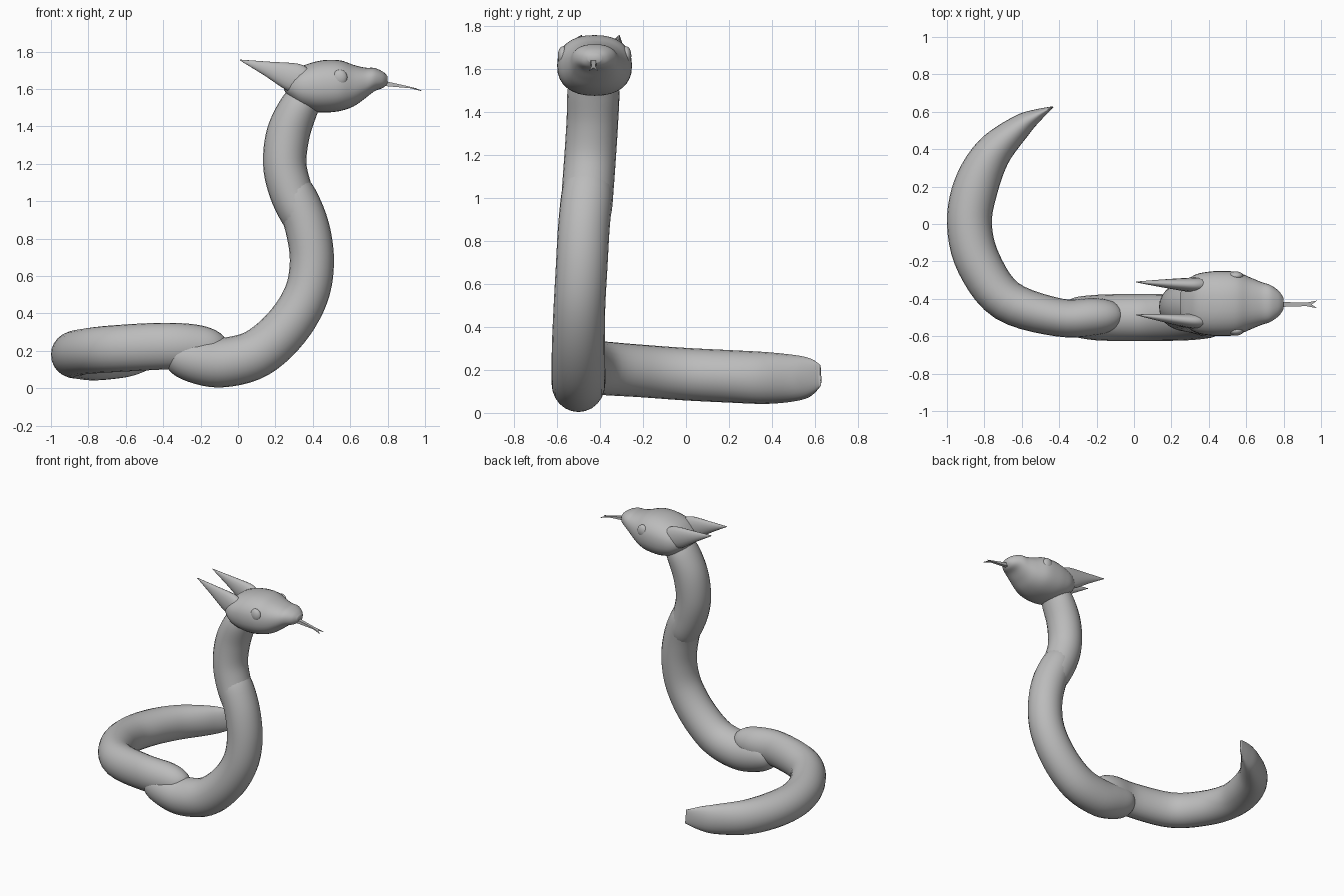
import bpy, bmesh, math
from mathutils import Vector

grey = bpy.data.materials.new("plain grey")
grey.diffuse_color = (0.5, 0.5, 0.5, 1)


def finish(bm, name, smooth=True):
    bmesh.ops.recalc_face_normals(bm, faces=bm.faces)
    me = bpy.data.meshes.new(name)
    bm.to_mesh(me)
    bm.free()
    me.materials.append(grey)
    ob = bpy.data.objects.new(name, me)
    bpy.context.collection.objects.link(ob)
    for p in me.polygons:
        p.use_smooth = smooth
    return ob


def spline(pts, steps):
    """Catmull-Rom through tuples of any length."""
    out = []
    n = len(pts)
    for i in range(n - 1):
        p = [pts[max(i - 1, 0)], pts[i], pts[i + 1], pts[min(i + 2, n - 1)]]
        for k in range(steps):
            t = k / steps
            out.append([0.5 * (2 * b + (c - a) * t + (2 * a - 5 * b + 4 * c - d) * t * t
                               + (3 * b - a - 3 * c + d) * t ** 3) for a, b, c, d in zip(*p)])
    out.append(list(pts[-1]))
    return out


def loft(name, pts, ref, steps=5, sides=24, power=2.0, axis=None):
    """pts: x, y, z, radius along ref, radius across ref."""
    rows = spline(pts, steps)
    bm = bmesh.new()
    rings = []
    for i, r in enumerate(rows):
        a, b = rows[max(i - 1, 0)], rows[min(i + 1, len(rows) - 1)]
        tan = Vector(axis) if axis else (Vector(b[:3]) - Vector(a[:3])).normalized()
        side = Vector(ref) - tan * tan.dot(Vector(ref))
        side.normalize()
        other = tan.cross(side)
        ring = []
        for k in range(sides):
            ang = 2 * math.pi * k / sides
            c, s = math.cos(ang), math.sin(ang)
            u = math.copysign(abs(c) ** (2 / power), c) * max(r[3], 0.002)
            v = math.copysign(abs(s) ** (2 / power), s) * max(r[4], 0.002)
            ring.append(bm.verts.new(Vector(r[:3]) + side * u + other * v))
        rings.append(ring)
    for r0, r1 in zip(rings, rings[1:]):
        for k in range(sides):
            j = (k + 1) % sides
            bm.faces.new((r0[k], r0[j], r1[j], r1[k]))
    bm.faces.new(rings[0])
    bm.faces.new(rings[-1])
    return finish(bm, name)


# Tail: coil lying on the ground, flattening into a blade-like tip
loft("tail", [
    (-0.08, -0.49, 0.20, 0.04, 0.03), (-0.11, -0.49, 0.21, 0.085, 0.075),
    (-0.21, -0.495, 0.222, 0.115, 0.10), (-0.40, -0.50, 0.225, 0.125, 0.102),
    (-0.68, -0.41, 0.21, 0.125, 0.113), (-0.83, -0.21, 0.195, 0.122, 0.12),
    (-0.88, 0.0, 0.18, 0.122, 0.12), (-0.845, 0.20, 0.17, 0.122, 0.12),
    (-0.755, 0.38, 0.162, 0.12, 0.10), (-0.61, 0.52, 0.162, 0.105, 0.065),
    (-0.52, 0.58, 0.168, 0.085, 0.035), (-0.435, 0.625, 0.175, 0.05, 0.004)],
    (0, 0, 1))

# Body: rises from the ground
loft("body", [
    (-0.39, -0.49, 0.19, 0.05, 0.05), (-0.33, -0.495, 0.178, 0.10, 0.10),
    (-0.22, -0.50, 0.15, 0.12, 0.125), (-0.08, -0.50, 0.137, 0.125, 0.132),
    (0.10, -0.50, 0.185, 0.125, 0.13), (0.26, -0.50, 0.325, 0.123, 0.125),
    (0.365, -0.495, 0.50, 0.12, 0.12), (0.395, -0.485, 0.68, 0.12, 0.118),
    (0.37, -0.475, 0.86, 0.12, 0.118), (0.31, -0.46, 1.02, 0.118, 0.112),
    (0.27, -0.455, 1.10, 0.10, 0.09)],
    (0, 1, 0))

# Neck: curves back and up to the head
loft("neck", [
    (0.365, -0.475, 0.84, 0.09, 0.085), (0.335, -0.465, 0.93, 0.117, 0.11),
    (0.28, -0.455, 1.06, 0.12, 0.116), (0.25, -0.445, 1.20, 0.12, 0.116),
    (0.268, -0.435, 1.36, 0.12, 0.116), (0.325, -0.43, 1.50, 0.12, 0.105),
    (0.38, -0.425, 1.58, 0.10, 0.09)],
    (0, 1, 0))

# Head: boxy skull narrowing into the snout (x, bottom, top, half width)
skull = [(0.245, 1.595, 1.625, 0.05), (0.275, 1.555, 1.665, 0.115),
         (0.33, 1.505, 1.715, 0.155), (0.40, 1.48, 1.742, 0.17),
         (0.47, 1.474, 1.755, 0.174), (0.55, 1.483, 1.752, 0.168),
         (0.62, 1.508, 1.728, 0.14), (0.68, 1.55, 1.714, 0.115),
         (0.73, 1.588, 1.712, 0.098), (0.775, 1.606, 1.692, 0.066),
         (0.80, 1.628, 1.668, 0.03)]
loft("head", [(x, -0.425, (b + t) / 2, w, (t - b) / 2) for x, b, t, w in skull],
     (0, 1, 0), power=2.3, axis=(1, 0, 0), sides=32)

# Horns swept backwards and eyes on both cheeks
for side, tip_y, base_y in (("left", -0.31, -0.325), ("right", -0.485, -0.518)):
    loft(side + "_horn", [(0.38, base_y, 1.64, 0.04, 0.06), (0.30, base_y, 1.66, 0.038, 0.078),
                          (0.15, (base_y + tip_y) / 2, 1.71, 0.021, 0.038),
                          (0.01, tip_y, 1.755, 0.002, 0.002)], (0, 1, 0), sides=16)
for side, y in (("left", -0.278), ("right", -0.572)):
    bm = bmesh.new()
    bmesh.ops.create_uvsphere(bm, u_segments=20, v_segments=12, radius=1)
    bmesh.ops.scale(bm, vec=(0.04, 0.024, 0.044), verts=bm.verts)
    bmesh.ops.translate(bm, vec=(0.545, y, 1.66), verts=bm.verts)
    finish(bm, side + "_eye")

# Forked tongue: thin tapered blade with two tips
bm = bmesh.new()
outline = [(0.76, -0.014, 1.648), (0.92, -0.009, 1.612), (0.98, -0.021, 1.592),
           (0.95, 0, 1.604), (0.98, 0.021, 1.592), (0.92, 0.009, 1.612), (0.76, 0.014, 1.648)]
face = bm.faces.new([bm.verts.new((x, -0.43 + y, z)) for x, y, z in outline])
ext = bmesh.ops.extrude_face_region(bm, geom=[face])
for v in [g for g in ext["geom"] if isinstance(g, bmesh.types.BMVert)]:
    v.co.z -= 0.03 * max(0.1, (0.98 - v.co.x) / 0.22)
finish(bm, "tongue", smooth=False)
